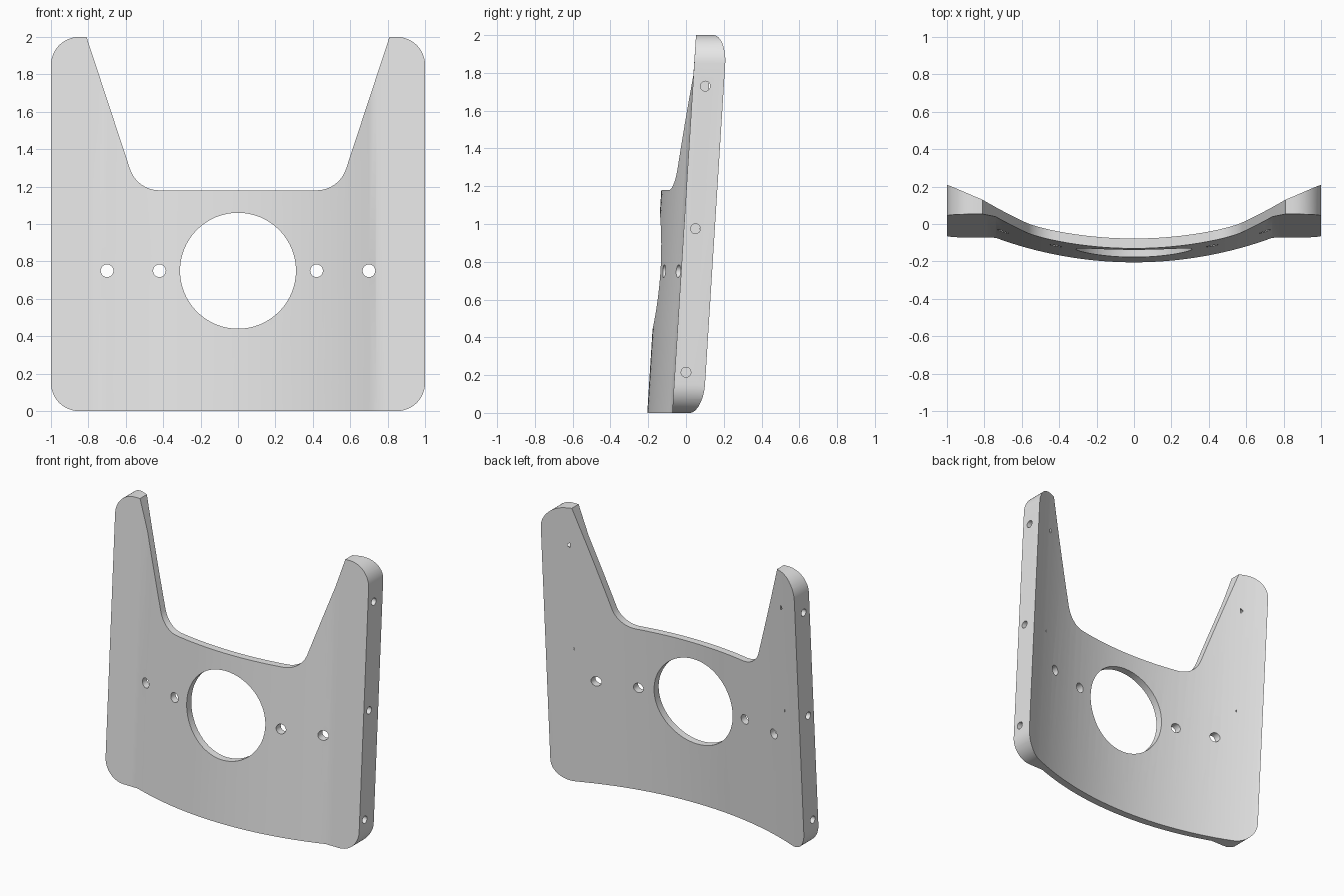
import bpy
import bmesh
import math
from mathutils import Vector, Matrix

cube = bpy.data.objects.get("Cube")
if cube:
    bpy.data.objects.remove(cube, do_unlink=True)

LEAN = 0.063          # backward lean per unit of height
HOLE_Z = 0.75

grey = bpy.data.materials.new("plain grey")
grey.use_nodes = True
grey.diffuse_color = (0.8, 0.8, 0.8, 1)
grey.node_tree.nodes["Principled BSDF"].inputs["Base Color"].default_value = (0.8, 0.8, 0.8, 1)


def prism(name, points, move):
    """Extrude a closed loop of 3D points along a vector."""
    bm = bmesh.new()
    face = bm.faces.new([bm.verts.new(p) for p in points])
    new = bmesh.ops.extrude_face_region(bm, geom=[face])["geom"]
    bmesh.ops.translate(bm, vec=move, verts=[v for v in new if isinstance(v, bmesh.types.BMVert)])
    bmesh.ops.recalc_face_normals(bm, faces=bm.faces)
    mesh = bpy.data.meshes.new(name)
    bm.to_mesh(mesh)
    bm.free()
    mesh.materials.append(grey)
    obj = bpy.data.objects.new(name, mesh)
    bpy.context.collection.objects.link(obj)
    return obj


def rounded(corners, steps=12):
    """Round each (x, z, radius) corner of a polygon."""
    out = []
    for i, (x, z, r) in enumerate(corners):
        p = Vector((x, z))
        if r == 0:
            out.append(p)
            continue
        a = (Vector(corners[i - 1][:2]) - p).normalized()
        b = (Vector(corners[(i + 1) % len(corners)][:2]) - p).normalized()
        half = a.angle(b) / 2
        centre = p + (a + b).normalized() * r / math.sin(half)
        start = p + a * r / math.tan(half) - centre
        end = p + b * r / math.tan(half) - centre
        turn = start.angle(end)
        for k in range(steps + 1):
            t = k / steps
            out.append(centre + (start * math.sin((1 - t) * turn)
                                 + end * math.sin(t * turn)) / math.sin(turn))
    return out


def cut(target, cutter, operation):
    """Apply a boolean and drop the cutter."""
    cutter.hide_render = True
    mod = target.modifiers.new("cut", "BOOLEAN")
    mod.operation = operation
    mod.solver = "EXACT"
    mod.object = cutter
    bpy.context.view_layer.objects.active = target
    bpy.ops.object.modifier_apply(modifier=mod.name)
    bpy.data.objects.remove(cutter, do_unlink=True)


def drill(target, start, move, radius, sides):
    """Cut a round hole from a start point along a vector."""
    turn = Vector(move).to_track_quat("Z", "Y").to_matrix()
    ring = [Vector(start) + turn @ Vector((radius * math.cos(k * math.tau / sides),
                                           radius * math.sin(k * math.tau / sides), 0))
            for k in range(sides)]
    cut(target, prism("drill", ring, move), "DIFFERENCE")


def arc(x, radius, base):
    return base + radius - math.sqrt(radius * radius - x * x)


# Curved cross-section with flat flanges at the front of both sides
SEG = 36
front = [(-1.1, -0.073), (-0.79, -0.073)]
front += [(x, arc(x, 2.15, -0.205)) for x in (-0.74 + 1.48 * k / SEG for k in range(SEG + 1))]
front += [(0.79, -0.073), (1.1, -0.073)]
back = [(x, arc(x, 2.18, -0.152)) for x in (1.1 - 2.2 * k / SEG for k in range(SEG + 1))]
z0, height = -0.1, 2.2
section = [(x, y + LEAN * z0, z0) for x, y in front + back]
plate = prism("curved_plate", section, (0, LEAN * height, height))

# Outline with rounded corners and a wide notch in the top
half = [(1, 0, 0.15), (1, 2, 0.15), (0.81, 2, 0), (0.54, 1.18, 0.166)]
corners = half + [(-x, z, r) for x, z, r in reversed(half)]
outline = prism("outline", [(p.x, -1, p.y) for p in rounded(corners)], (0, 2, 0))
cut(plate, outline, "INTERSECT")

# Large central opening and four mounting holes
drill(plate, (0, -1, HOLE_Z), (0, 2, 0), 0.31, 64)
for x in (-0.70, -0.42, 0.42, 0.70):
    drill(plate, (x, -1, HOLE_Z), (0, 2, 0), 0.034, 24)

# Blind holes in the side edges
for side in (-1, 1):
    for y, z in ((0.0, 0.215), (0.05, 0.975), (0.102, 1.73)):
        drill(plate, (side * 1.1, y, z), (-side * 0.27, 0, 0), 0.026, 20)

bpy.ops.object.select_all(action="DESELECT")
plate.select_set(True)
bpy.context.view_layer.objects.active = plate
bpy.ops.object.shade_smooth_by_angle(angle=math.radians(25))
